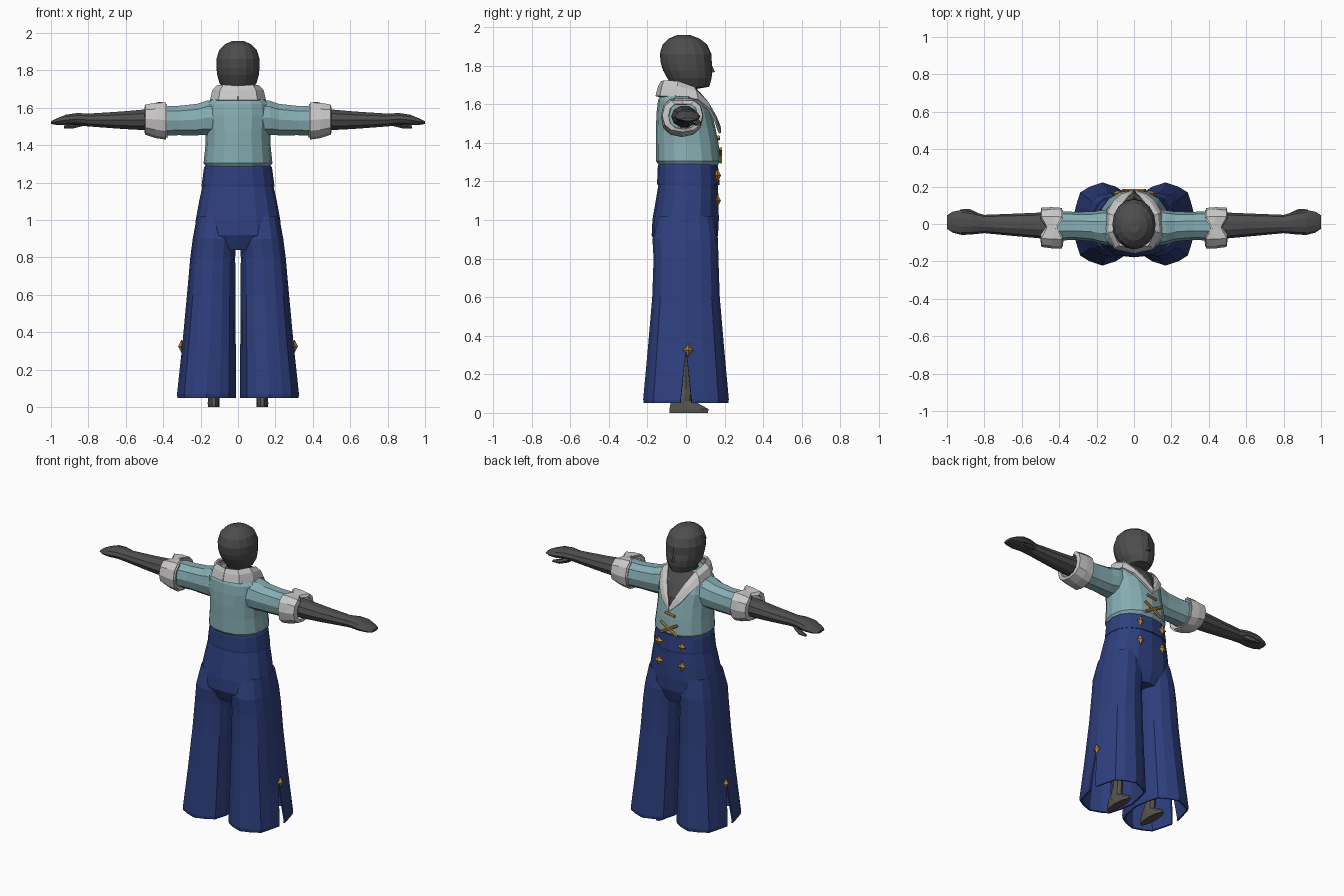
import bpy, bmesh, math
from mathutils import Vector

if "Cube" in bpy.data.objects:
    bpy.data.objects.remove(bpy.data.objects["Cube"])


def material(name, r, g, b):
    m = bpy.data.materials.new(name)
    m.use_nodes = True
    m.diffuse_color = (r, g, b, 1)
    node = m.node_tree.nodes["Principled BSDF"]
    node.inputs["Base Color"].default_value = (r, g, b, 1)
    node.inputs["Roughness"].default_value = 0.8
    return m


GREY = material("charcoal skin", 0.075, 0.075, 0.075)
SHOE = material("warm grey", 0.095, 0.09, 0.08)
TEAL = material("soft teal", 0.24, 0.42, 0.45)
BLUE = material("navy blue", 0.027, 0.05, 0.21)
WHITE = material("off white", 0.6, 0.58, 0.58)
GOLD = material("gold", 0.52, 0.25, 0.035)


def make(name, verts, faces, mat, mirror=False, thick=0, offset=-1):
    me = bpy.data.meshes.new(name)
    me.from_pydata(verts, [], faces)
    bm = bmesh.new()
    bm.from_mesh(me)
    bmesh.ops.remove_doubles(bm, verts=bm.verts, dist=0.0005)
    bm.to_mesh(me)
    bm.free()
    me.materials.append(mat)
    ob = bpy.data.objects.new(name, me)
    bpy.context.collection.objects.link(ob)
    if thick:
        mod = ob.modifiers.new("thickness", "SOLIDIFY")
        mod.thickness, mod.offset = thick, offset
    if mirror:
        ob.modifiers.new("mirror", "MIRROR").use_clip = False
    return ob


def curve_pow(v, p):
    return math.copysign(abs(v) ** p, v)


def loft(name, rings, mat, axis="z", n=16, square=1.0, pleat=0.0, caps=True, tweak=None, **kw):
    """Rings are (position, centre a, centre b, radius a, radius b) along an axis."""
    verts, faces, w = [], [], n + 1
    for i, (t, ca, cb, ra, rb) in enumerate(rings):
        for j in range(w):
            ang = 2 * math.pi * j / n
            k = 1 - pleat * (j % 2) * i / len(rings)
            a = ca + k * ra * curve_pow(math.cos(ang), square)
            b = cb + k * rb * curve_pow(math.sin(ang), square)
            p = (a, b, t) if axis == "z" else (t, a, b)
            verts.append(tweak(p, i, j) if tweak else p)
    for i in range(len(rings) - 1):
        for j in range(n):
            q = [i * w + j, i * w + j + 1, (i + 1) * w + j + 1, (i + 1) * w + j]
            up = rings[i + 1][0] > rings[i][0]
            faces.append(q if up else q[::-1])
    if caps:
        first, last = list(range(n)), [(len(rings) - 1) * w + j for j in range(n)]
        up = rings[-1][0] > rings[0][0]
        faces += [first[::-1], last] if up else [first, last[::-1]]
    return make(name, verts, faces, mat, **kw)


# Head and neck, facing +y
def face_shape(p, i, j):
    x, y, z = p
    if j in (3, 5) and i == 5:
        y -= 0.008
    return (x, y, z)


loft("head", [(1.58, 0, -.02, .075, .07), (1.68, 0, -.01, .07, .07), (1.69, 0, .025, .072, .095),
              (1.735, 0, .018, .1, .115), (1.775, 0, .008, .111, .127), (1.81, 0, .002, .115, .132),
              (1.86, 0, -.002, .116, .134), (1.91, 0, -.006, .1, .115), (1.94, 0, -.01, .07, .08),
              (1.958, 0, -.012, .03, .035)], GREY, tweak=face_shape)
make("nose", [(-.018, .128, 1.76), (.018, .128, 1.76), (0, .15, 1.768), (0, .128, 1.815)],
     [(0, 1, 2), (1, 3, 2), (3, 0, 2)], GREY)

# Shirt body and sleeves
loft("shirt", [(1.275, 0, .012, .165, .145), (1.305, 0, .012, .184, .168), (1.4, 0, .006, .174, .162),
               (1.48, 0, -.002, .172, .154), (1.56, 0, -.01, .18, .142), (1.62, 0, -.02, .172, .125),
               (1.655, 0, -.03, .135, .1), (1.68, 0, -.03, .09, .075)], TEAL, square=0.9)
loft("sleeve", [(.08, -.02, 1.55, .1, .1), (.17, -.018, 1.547, .092, .095), (.22, -.014, 1.537, .08, .088),
                (.32, -.01, 1.532, .075, .082), (.43, -.01, 1.53, .08, .085)],
     TEAL, axis="x", n=10, square=0.9, mirror=True)


# Turned-back cuffs with a notch on top
def cuff_notch(p, i, j):
    x, y, z = p
    if j in (2, 3):
        x += (.035 if i < 2 else -.03) * (j == 3)
        z -= .008 * (j == 3)
    return (x, y, z)


loft("cuff", [(.395, -.02, 1.535, .085, .082), (.385, -.022, 1.535, .108, .105), (.44, -.02, 1.538, .11, .1),
              (.495, -.018, 1.542, .105, .086), (.5, -.015, 1.54, .075, .07)],
     WHITE, axis="x", n=12, square=0.85, caps=False, tweak=cuff_notch, mirror=True, thick=.012)

# Arms, hands and thumbs
loft("arm", [(.4, -.01, 1.535, .065, .058), (.5, -.008, 1.536, .069, .058), (.62, -.005, 1.534, .061, .049),
             (.8, 0, 1.535, .049, .036), (.86, .005, 1.54, .06, .034), (.92, .008, 1.535, .067, .03),
             (.97, .01, 1.526, .056, .018), (1.0, .01, 1.521, .036, .008)],
     GREY, axis="x", n=10, mirror=True)
loft("thumb", [(.83, .035, 1.52, .022, .02), (.88, .06, 1.503, .021, .015), (.93, .068, 1.496, .01, .007)],
     GREY, axis="x", n=6, mirror=True)

# Open collar running into lapels, with the chest showing between them
top = [(0, -.125, 1.715), (.075, -.11, 1.72), (.108, -.04, 1.715), (.098, .04, 1.685),
       (.062, .105, 1.61), (.03, .145, 1.54), (0, .17, 1.48)]
low = [(0, -.152, 1.64), (.1, -.13, 1.64), (.142, -.05, 1.642), (.14, .06, 1.622),
       (.105, .122, 1.57), (.065, .155, 1.51), (.002, .176, 1.45)]
mid = [(Vector(a) + Vector(b)) / 2 + Vector((a[0] * .06, 0, .012)) for a, b in zip(top, low)]
quads = []
for i in range(len(top) - 1):
    for r in range(2):
        quads.append((3 * i + r, 3 * i + r + 1, 3 * i + r + 4, 3 * i + r + 3))
make("collar", [p for row in zip(top, mid, low) for p in row], quads, WHITE,
     mirror=True, thick=.014, offset=0)
chest = []
for x, y, z in top[3:]:
    chest += [(x, y, z), (0, y + .012, z)]
make("chest", chest, [(2 * i, 2 * i + 2, 2 * i + 3, 2 * i + 1) for i in range(3)], GREY, mirror=True)

# Trousers: waistband, hips and wide legs
loft("waistband", [(1.18, 0, .012, .194, .16), (1.19, 0, .012, .194, .162), (1.28, 0, .01, .182, .156),
                   (1.29, 0, .01, .176, .15)], BLUE, square=0.9)
loft("hips", [(1.2, 0, .012, .186, .152), (1.1, 0, .006, .208, .163), (1.0, 0, -.002, .226, .172),
              (.92, 0, -.006, .23, .172), (.84, 0, 0, .12, .14)], BLUE, square=0.85)


def side_slit(p, i, j):
    x, y, z = p
    if z < .2 and j in (0, 16):
        y += .028 if j == 0 else -.028
    return (x, y, z)


loft("trouser_leg", [(1.02, .112, 0, .108, .145), (.9, .125, -.004, .117, .17), (.8, .135, 0, .12, .168),
                     (.6, .143, 0, .13, .175), (.33, .155, 0, .143, .198), (.07, .168, 0, .158, .222),
                     (.05, .168, 0, .156, .22)],
     BLUE, square=0.8, pleat=.06, caps=False, tweak=side_slit, mirror=True, thick=.01)

# Lower legs and shoes
loft("shin", [(.04, .13, -.02, .03, .05), (.12, .13, .0, .03, .036), (.4, .13, 0, .045, .05),
              (.8, .12, 0, .06, .065)], SHOE, n=8, mirror=True)
loft("shoe", [(0, .13, .015, .03, .105), (.02, .13, .015, .032, .106), (.045, .13, -.005, .03, .08),
              (.07, .13, -.025, .026, .05)], SHOE, n=10, mirror=True)


# Four-pointed studs
def stud(name, centre, sideways=False, size=.036):
    pts = [(0, .018, 0), (0, -.018, 0)]
    for k in range(8):
        r = size if k % 2 == 0 else size * .5
        a = k * math.pi / 4
        pts.append((r * .85 * math.cos(a), 0, r * math.sin(a)))
    if sideways:
        pts = [(y, -x, z) for x, y, z in pts]
    pts = [Vector(centre) + Vector(p) for p in pts]
    ring = [(2 + k, 2 + (k + 1) % 8) for k in range(8)]
    make(name, pts, [(0, b, a) for a, b in ring] + [(1, a, b) for a, b in ring], GOLD, mirror=True)


stud("waist_stud", (.085, .163, 1.23))
stud("hip_stud", (.085, .163, 1.1))
stud("hem_stud", (.302, .012, .325), sideways=True)


# Shirt laces
def lace(name, start, end, radius=.009):
    a, b = Vector(start), Vector(end)
    turn = (b - a).to_track_quat("Z", "Y")
    bm = bmesh.new()
    bmesh.ops.create_cone(bm, cap_ends=True, segments=6, radius1=radius, radius2=radius, depth=(b - a).length)
    for v in bm.verts:
        v.co = turn @ v.co + (a + b) / 2
    me = bpy.data.meshes.new(name)
    bm.to_mesh(me)
    bm.free()
    me.materials.append(GOLD)
    bpy.context.collection.objects.link(bpy.data.objects.new(name, me))


for s in (-1, 1):
    lace("cross_lace", (-.06 * s, .18, 1.3), (.06 * s, .18, 1.37))
lace("upper_lace", (-.035, .168, 1.42), (.035, .168, 1.43))
